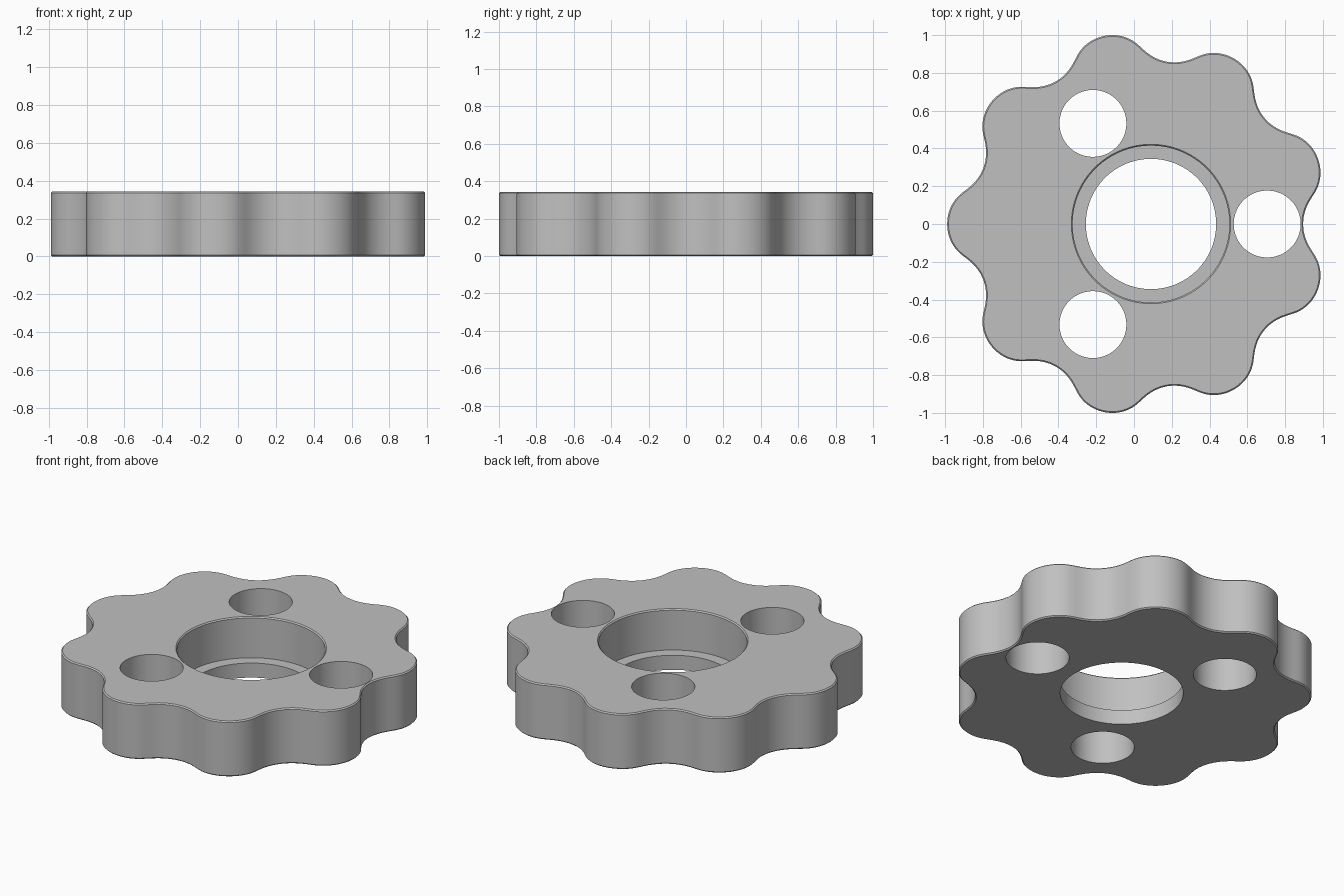
import bpy, bmesh, math
from mathutils import Vector

default = bpy.data.objects.get("Cube")
if default:
    bpy.data.objects.remove(default, do_unlink=True)

HEIGHT = 0.343
LOBES = 9
PIN_CIRCLE = 1.132     # ring-pin circle radius
ROLLER = 0.19          # ring-pin radius
ECC = 0.07             # eccentricity
DISC_X = 0.023         # centre of the lobed outline
BORE_X = 0.09          # centre of the bore and the pin holes
CHAMFER = 0.007

grey = bpy.data.materials.new("plain_grey")
grey.use_nodes = True
colour = (0.53, 0.53, 0.53, 1)
grey.diffuse_color = colour
grey.node_tree.nodes["Principled BSDF"].inputs["Base Color"].default_value = colour


def outline(inset, count=540):
    """Cycloidal outline, parallel-offset inwards by inset."""
    points = []
    for i in range(count):
        t = math.tau * i / count
        a = Vector((math.cos(t), math.sin(t)))
        b = Vector((math.cos((LOBES + 1) * t), math.sin((LOBES + 1) * t)))
        normal = (PIN_CIRCLE * a + (LOBES + 1) * ECC * b).normalized()
        p = PIN_CIRCLE * a + ECC * b - (ROLLER + inset) * normal
        points.append((DISC_X - p.x, -p.y))
    return points


def circle(x, y, radius, count=96):
    return [(x + radius * math.cos(math.tau * i / count),
             y + radius * math.sin(math.tau * i / count)) for i in range(count)]


def stacked_solid(name, sections):
    """Closed solid through (outline, height) sections, bottom to top."""
    bm = bmesh.new()
    rings = [[bm.verts.new((x, y, z)) for x, y in pts] for pts, z in sections]
    for low, high in zip(rings, rings[1:]):
        for i in range(len(low)):
            bm.faces.new((low[i - 1], low[i], high[i], high[i - 1]))
    bm.faces.new(rings[0][::-1])
    bm.faces.new(rings[-1])
    bmesh.ops.recalc_face_normals(bm, faces=bm.faces)
    mesh = bpy.data.meshes.new(name)
    bm.to_mesh(mesh)
    bm.free()
    mesh.materials.append(grey)
    obj = bpy.data.objects.new(name, mesh)
    bpy.context.collection.objects.link(obj)
    return obj


# Lobed disc with small chamfers along both rims
disc = stacked_solid("cycloidal_disc", [
    (outline(CHAMFER), 0), (outline(0), CHAMFER),
    (outline(0), HEIGHT - CHAMFER), (outline(CHAMFER), HEIGHT)])

# Stepped bearing bore: narrow through hole, wide seat, chamfered mouth
BORE, SEAT, LEDGE = 0.345, 0.415, 0.09
bore_steps = [(BORE, -0.1), (BORE, LEDGE), (SEAT, LEDGE), (SEAT, HEIGHT - CHAMFER),
              (SEAT + CHAMFER, HEIGHT), (SEAT + CHAMFER, HEIGHT + 0.1)]
cutters = [stacked_solid("bore_cutter",
                         [(circle(BORE_X, 0, r), z) for r, z in bore_steps])]

# Three output pin holes around the bore
for k in range(3):
    angle = math.tau * k / 3
    hole = circle(BORE_X + 0.615 * math.cos(angle), 0.615 * math.sin(angle), 0.177)
    cutters.append(stacked_solid("pin_hole_cutter", [(hole, -0.1), (hole, HEIGHT + 0.1)]))

# Cut the holes, then drop the cutters
bpy.ops.object.select_all(action='DESELECT')
bpy.context.view_layer.objects.active = disc
disc.select_set(True)
for cutter in cutters:
    cutter.hide_render = True
    cut = disc.modifiers.new("cut", 'BOOLEAN')
    cut.operation = 'DIFFERENCE'
    cut.solver = 'EXACT'
    cut.object = cutter
    bpy.ops.object.modifier_apply(modifier=cut.name)
    bpy.data.objects.remove(cutter, do_unlink=True)

bpy.ops.object.shade_smooth_by_angle(angle=math.radians(30))
